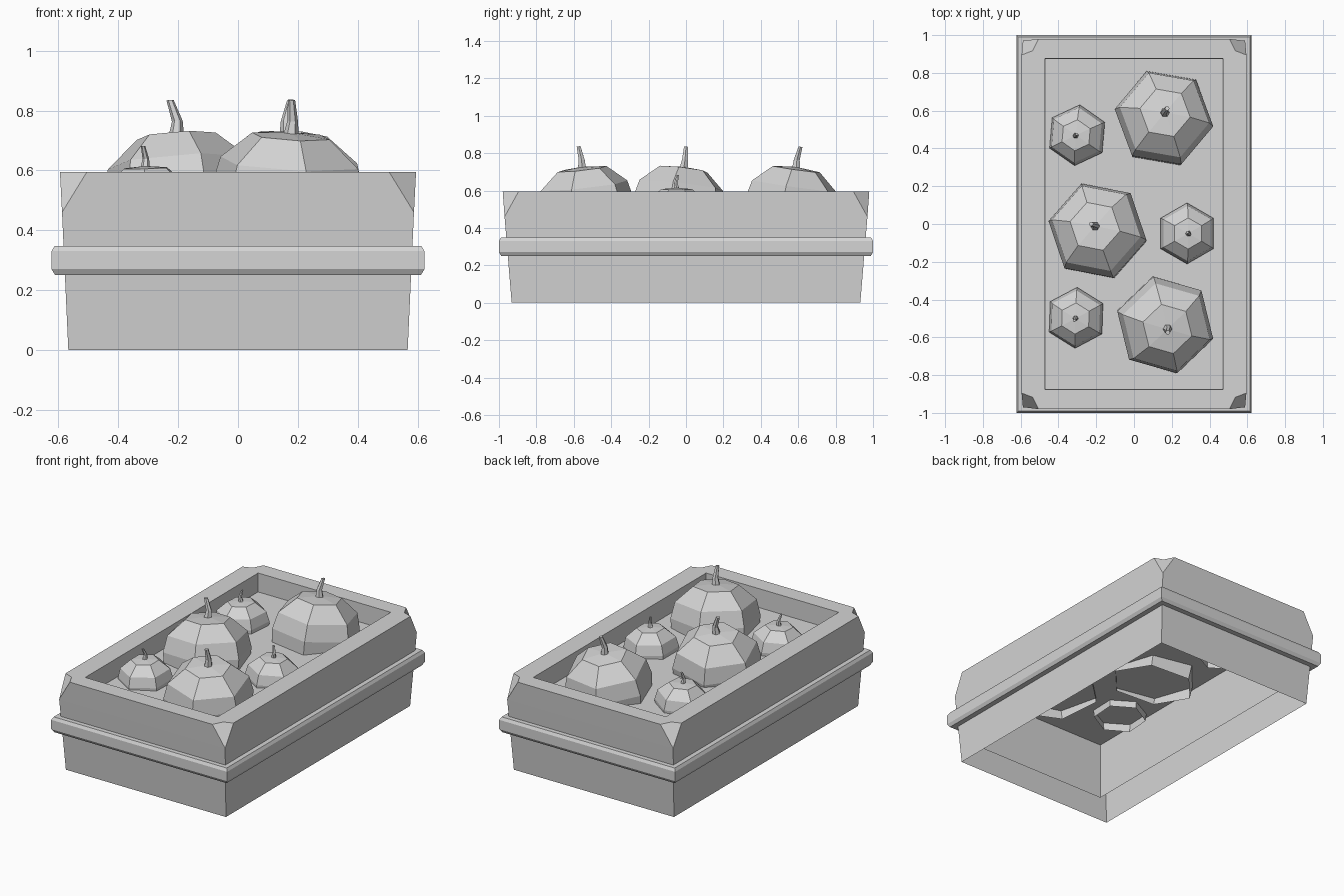
import bpy
import bmesh
from math import cos, sin, pi
from mathutils import Matrix

if "Cube" in bpy.data.objects:
    bpy.data.objects.remove(bpy.data.objects["Cube"], do_unlink=True)

grey = bpy.data.materials.new("plain grey")
grey.use_nodes = True
COLOUR = (0.66, 0.66, 0.66, 1)
grey.diffuse_color = COLOUR
grey.node_tree.nodes["Principled BSDF"].inputs["Base Color"].default_value = COLOUR

CORNERS = [(1, 1), (-1, 1), (-1, -1), (1, -1)]


def finish(bm, name):
    bmesh.ops.recalc_face_normals(bm, faces=bm.faces)
    mesh = bpy.data.meshes.new(name)
    bm.to_mesh(mesh)
    bm.free()
    mesh.materials.append(grey)
    obj = bpy.data.objects.new(name, mesh)
    bpy.context.collection.objects.link(obj)


def rect(bm, hx, hy, z):
    return [bm.verts.new((sx * hx, sy * hy, z)) for sx, sy in CORNERS]


def polygon(bm, r, centre, sides=6):
    return [bm.verts.new((centre[0] + r * cos(2 * pi * i / sides),
                          centre[1] + r * sin(2 * pi * i / sides), centre[2]))
            for i in range(sides)]


def bridge(bm, low, high):
    n = len(low)
    for i in range(n):
        j = (i + 1) % n
        bm.faces.new((low[i], low[j], high[j], high[i]))


# Planter walls: tapered outside, hanging liner inside, clipped top corners
TOP = 0.595
bm = bmesh.new()
foot = rect(bm, 0.567, 0.932, 0)
clip = rect(bm, 0.588, 0.97, 0.46)
end_pt = rect(bm, 0.505, 0.98, TOP)
side_pt = rect(bm, 0.595, 0.895, TOP)
mid_pt = rect(bm, 0.537, 0.917, TOP)
lip = rect(bm, 0.47, 0.875, TOP)
liner = rect(bm, 0.468, 0.872, 0.11)
bridge(bm, foot, clip)
bridge(bm, lip, liner)
for k in range(4):
    n = (k + 1) % 4
    edge = end_pt if k % 2 == 0 else side_pt
    bm.faces.new((clip[k], clip[n], edge[n], edge[k]))
    bm.faces.new((edge[k], edge[n], mid_pt[n], lip[n], lip[k], mid_pt[k]))
    bm.faces.new((clip[k], end_pt[k], mid_pt[k], side_pt[k]))
finish(bm, "planter_walls")

# Raised band around the planter
bm = bmesh.new()
rings = [rect(bm, 0.623 - d, 1.0 - d, z) for d, z in
         [(0.045, 0.25), (0.012, 0.25), (0, 0.27), (0, 0.33), (0.01, 0.348), (0.045, 0.348)]]
for low, high in zip(rings, rings[1:]):
    bridge(bm, low, high)
bridge(bm, rings[-1], rings[0])
finish(bm, "planter_band")

# Soil sheet
bm = bmesh.new()
bm.faces.new(rect(bm, 0.469, 0.873, 0.475))
finish(bm, "soil")


# Faceted hollow gourds with bent stems
def gourd(name, x, y, size, turn, lean, bend):
    bm = bmesh.new()
    rings = [polygon(bm, r, (0, 0, z)) for r, z in
             [(0.255, -0.015), (0.265, 0.09), (0.24, 0.19), (0.135, 0.28)]]
    for low, high in zip(rings, rings[1:]):
        bridge(bm, low, high)
    tip = bm.verts.new((0, 0, 0.292))
    for i in range(6):
        bm.faces.new((rings[-1][i], rings[-1][(i + 1) % 6], tip))
    spin = Matrix.Rotation(turn * pi / 180, 4, "Z")
    tilt = Matrix.Rotation(lean[0], 4, "Y") @ Matrix.Rotation(-lean[1], 4, "X")
    place = Matrix.Translation((x, y, 0.437)) @ Matrix.Scale(size, 4) @ tilt
    bm.transform(place @ spin)
    finish(bm, name)

    bm = bmesh.new()
    path = [(0, 0, 0.28), (-bend[0] * 0.6, -bend[1] * 0.6, 0.33), (bend[0], bend[1], 0.402)]
    rings = [polygon(bm, r, c) for r, c in zip((0.026, 0.018, 0.012), path)]
    for low, high in zip(rings, rings[1:]):
        bridge(bm, low, high)
    bm.faces.new(rings[-1])
    bm.transform(place)
    finish(bm, name + "_stem")


gourd("large_gourd_middle", -0.187, -0.046, 1, -11, (-0.07, 0.12), (-0.012, -0.002))
gourd("large_gourd_back", 0.156, 0.55, 1, -10, (0.03, 0.14), (0.008, 0.006))
gourd("large_gourd_front", 0.16, -0.525, 1, -16, (0.06, -0.11), (-0.005, -0.005))
gourd("small_gourd_back", -0.298, 0.47, 0.61, 25, (-0.05, 0), (0.012, 0.01))
gourd("small_gourd_middle", 0.278, -0.05, 0.61, 30, (0.05, 0), (-0.012, 0.01))
gourd("small_gourd_front", -0.305, -0.495, 0.61, 28, (-0.03, -0.03), (-0.008, -0.015))
